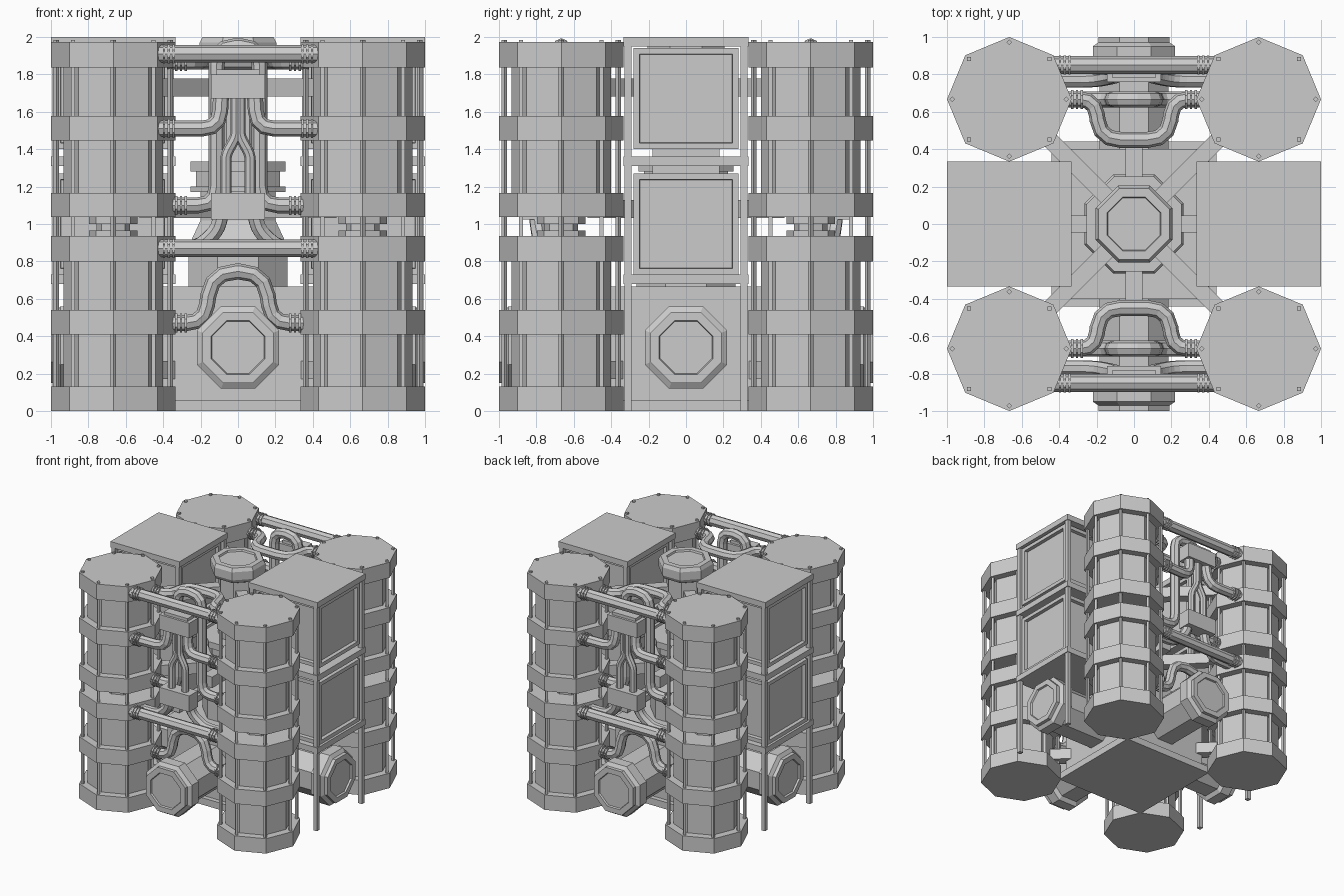
import bpy, bmesh, math
from mathutils import Vector, Matrix

if "Cube" in bpy.data.objects:
    bpy.data.objects.remove(bpy.data.objects["Cube"])

grey = bpy.data.materials.new("machine grey")
grey.diffuse_color = (0.6, 0.6, 0.6, 1)
grey.use_nodes = True
grey.node_tree.nodes["Principled BSDF"].inputs["Base Color"].default_value = grey.diffuse_color


def finish(name, bm):
    bmesh.ops.recalc_face_normals(bm, faces=bm.faces)
    me = bpy.data.meshes.new(name)
    bm.to_mesh(me)
    bm.free()
    me.materials.append(grey)
    ob = bpy.data.objects.new(name, me)
    bpy.context.collection.objects.link(ob)
    return ob


def add_box(bm, x0, x1, y0, y1, z0, z1):
    m = Matrix.Translation(((x0 + x1) / 2, (y0 + y1) / 2, (z0 + z1) / 2)) @ \
        Matrix.Diagonal((x1 - x0, y1 - y0, z1 - z0, 1))
    return bmesh.ops.create_cube(bm, size=1, matrix=m)["verts"]


def add_lathe(bm, profile, matrix=Matrix(), n=8, turn=0.0):
    """Stack of n-gon rings (radius, height), capped at both ends."""
    rings = []
    for r, z in profile:
        rings.append([bm.verts.new(matrix @ Vector((r * math.cos(turn + i * math.tau / n),
                      r * math.sin(turn + i * math.tau / n), z))) for i in range(n)])
    for a, b in zip(rings, rings[1:]):
        for i in range(n):
            bm.faces.new((a[i], a[(i + 1) % n], b[(i + 1) % n], b[i]))
    bm.faces.new(rings[0][::-1])
    bm.faces.new(rings[-1])


def flat_oct(profile):
    """Turn apothems into corner radii."""
    return [(a / math.cos(math.pi / 8), z) for a, z in profile]


def rounded(points, radius):
    """Replace each inner corner of a path with a short bend."""
    pts = [Vector(p) for p in points]
    out = [pts[0]]
    for a, b, c in zip(pts, pts[1:], pts[2:]):
        k = min(radius, (a - b).length * 0.49, (c - b).length * 0.49)
        p, q = b + (a - b).normalized() * k, b + (c - b).normalized() * k
        for t in (0, 0.33, 0.67, 1):
            out.append(p * (1 - t) ** 2 + b * 2 * t * (1 - t) + q * t * t)
    return out + [pts[-1]]


def pipe(name, points, r=0.043, bend=0.1):
    path = rounded(points, bend)
    cu = bpy.data.curves.new(name, "CURVE")
    cu.dimensions = "3D"
    cu.bevel_depth, cu.bevel_resolution, cu.use_fill_caps = r, 2, True
    sp = cu.splines.new("POLY")
    sp.points.add(len(path) - 1)
    for p, co in zip(sp.points, path):
        p.co = (*co, 1)
    sp.use_smooth = False
    cu.materials.append(grey)
    ob = bpy.data.objects.new(name, cu)
    bpy.context.collection.objects.link(ob)
    bpy.ops.object.select_all(action="DESELECT")
    ob.select_set(True)
    bpy.context.view_layer.objects.active = ob
    bpy.ops.object.convert(target="MESH")
    for f in bpy.context.object.data.polygons:
        f.use_smooth = False


def flanges(x, y, z):
    bm = bmesh.new()
    for sx in (-1, 1):
        for dx in (-0.025, 0, 0.025):
            m = Matrix.Translation((sx * (x + dx), y, z)) @ Matrix.Rotation(math.pi / 2, 4, "Y")
            add_lathe(bm, [(0.055, -0.006), (0.055, 0.006)], m, turn=math.pi / 8)
    finish("pipe_flanges", bm)


# Four banded tanks, each two stacked drums with tie rods
drum = [(.333, 0), (.333, .13), (.265, .13), (.265, .41), (.333, .41), (.333, .54),
        (.265, .54), (.265, .80), (.333, .80), (.333, .935)]
C = 2 / 3
for cx in (-C, C):
    for cy in (-C, C):
        at = Matrix.Translation((cx, cy, 0))
        bm = bmesh.new()
        add_lathe(bm, drum, at)
        add_lathe(bm, [(r, z + 1.037) for r, z in drum], at)
        add_lathe(bm, [(.13, .92), (.13, .965), (.09, .965), (.09, 1.0), (.13, 1.0), (.13, 1.05)], at)
        finish("tank", bm)
        bm = bmesh.new()
        for i in range(8):
            a = i * math.pi / 4
            m = at @ Matrix.Rotation(a, 4, "Z") @ Matrix.Translation((.305, 0, 0))
            add_lathe(bm, [(.015, .05), (.015, 1.985)], m, n=4)
        finish("tank_tie_rods", bm)

# Containers on racks at left and right
for s in (-1, 1):
    bm = bmesh.new()
    for z0, z1 in ((1.95, 2.0), (1.31, 1.36), (.68, .73)):
        add_box(bm, *sorted((s * .333, s * 1.0)), -.333, .333, z0, z1)
    for x in (.36, .975):
        for y in (-.31, .31):
            add_box(bm, s * x - .018, s * x + .018, y - .018, y + .018, 0 if x > .5 else .68, 1.96)
    for z0, z1 in ((1.26, 1.32), (1.35, 1.41)):
        add_box(bm, *sorted((s * .45, s * .9)), -.18, .18, z0, z1)
    finish("container_rack", bm)
    for z0, z1 in ((1.40, 1.94), (.73, 1.27)):
        bm = bmesh.new()
        add_box(bm, *sorted((s * .36, s * .98)), -.28, .28, z0, z1)
        bm.normal_update()
        sides = [f for f in bm.faces if abs(f.normal.z) < .5]
        for f in sides:
            bmesh.ops.inset_individual(bm, faces=[f], thickness=.045, depth=0)
            bmesh.ops.inset_individual(bm, faces=[f], thickness=.004, depth=-.03)
        finish("container", bm)

# Base plate and central block
bm = bmesh.new()
add_box(bm, -.44, .44, -.44, .44, 0, .06)
add_box(bm, -.40, .40, -.40, .40, .06, .665)
finish("base_block", bm)

# Central column with collars and top cap
bm = bmesh.new()
add_lathe(bm, flat_oct([(.265, .6), (.265, .88), (.2, 1.02), (.2, 1.17), (.255, 1.17), (.255, 1.20),
                        (.225, 1.20), (.225, 1.28), (.255, 1.28), (.255, 1.335), (.15, 1.335),
                        (.15, 1.85), (.19, 1.87), (.205, 1.9), (.205, 1.97), (.19, 2.0),
                        (.145, 2.0), (.14, 1.985)]), turn=math.pi / 8)
finish("central_column", bm)

# Struts from the column to tanks and racks
bm = bmesh.new()
for i in range(8):
    diag = i % 2
    for z in ((1.73, 1.08, .22) if diag else (1.08,)):
        length = .7 if diag else (.38 if i % 4 == 0 else .42)
        new = add_box(bm, .1, length, -.045, .045, z - .048, z + .048)
        bmesh.ops.rotate(bm, verts=new, matrix=Matrix.Rotation(i * math.pi / 4, 3, "Z"))
finish("struts", bm)

# Four horizontal nozzles at the bottom
for i in range(4):
    bm = bmesh.new()
    m = Matrix.Translation((0, 0, .34)) @ Matrix.Rotation(i * math.pi / 2, 4, "Z") @ \
        Matrix.Rotation(math.pi / 2, 4, "Y")
    add_lathe(bm, flat_oct([(.185, .3), (.185, .84), (.22, .86), (.22, .95), (.19, .97), (.19, 1.0),
                            (.145, 1.0), (.14, .985)]), m, turn=math.pi / 8)
    finish("nozzle", bm)

# Pipework, the same at front and back
for s in (-1, 1):
    y, yi = s * .85, s * C
    for z in (1.91, .87):
        pipe("straight_pipe", [(-.43, y, z), (.43, y, z)], .047)
        flanges(.37, y, z)
    # flat loop near the top, bending in toward the column
    pipe("upper_loop", [(-.38, yi, 1.87), (-.21, yi, 1.87), (-.18, s * .45, 1.87), (.18, s * .45, 1.87),
                        (.21, yi, 1.87), (.38, yi, 1.87)], bend=.16)
    flanges(.305, yi, 1.87)
    # tall loop
    pipe("tall_loop", [(-.38, yi, 1.1), (-.115, yi, 1.1), (-.115, yi, 1.95), (.115, yi, 1.95),
                       (.115, yi, 1.1), (.38, yi, 1.1)])
    flanges(.305, yi, 1.1)
    # low upright loop over the nozzle
    pipe("lower_loop", [(-.38, yi, .47), (-.18, yi, .47), (-.14, yi, .745), (.14, yi, .745),
                        (.18, yi, .47), (.38, yi, .47)], bend=.13)
    flanges(.305, yi, .47)
    flanges(.37, y, 1.51)
    # valve boxes with branching pipes
    bm = bmesh.new()
    for z0, z1 in ((1.67, 1.80), (1.025, 1.165)):
        add_box(bm, -.145, .145, s * .82 - .06, s * .82 + .06, z0, z1)
    add_box(bm, -.115, .115, s * .82 - .04, s * .82 + .04, 1.79, 1.825)
    finish("valve_boxes", bm)
    for sx in (-1, 1):
        pipe("valve_branch", [(sx * .43, y, 1.51), (sx * .1, y - s * .01, 1.51), (sx * .09, s * .82, 1.7)], bend=.13)
        pipe("lower_branch", [(sx * .09, s * .8, 1.05), (sx * .11, s * .79, .97), (sx * .21, s * .77, .87),
                              (sx * .40, s * .77, .87)], bend=.08)
        pipe("fork_pipe", [(sx * .065, s * .82, 1.1), (sx * .065, s * .82, 1.37), (sx * .01, s * .82, 1.47),
                           (sx * .01, s * .82, 1.7)], .03, .03)
